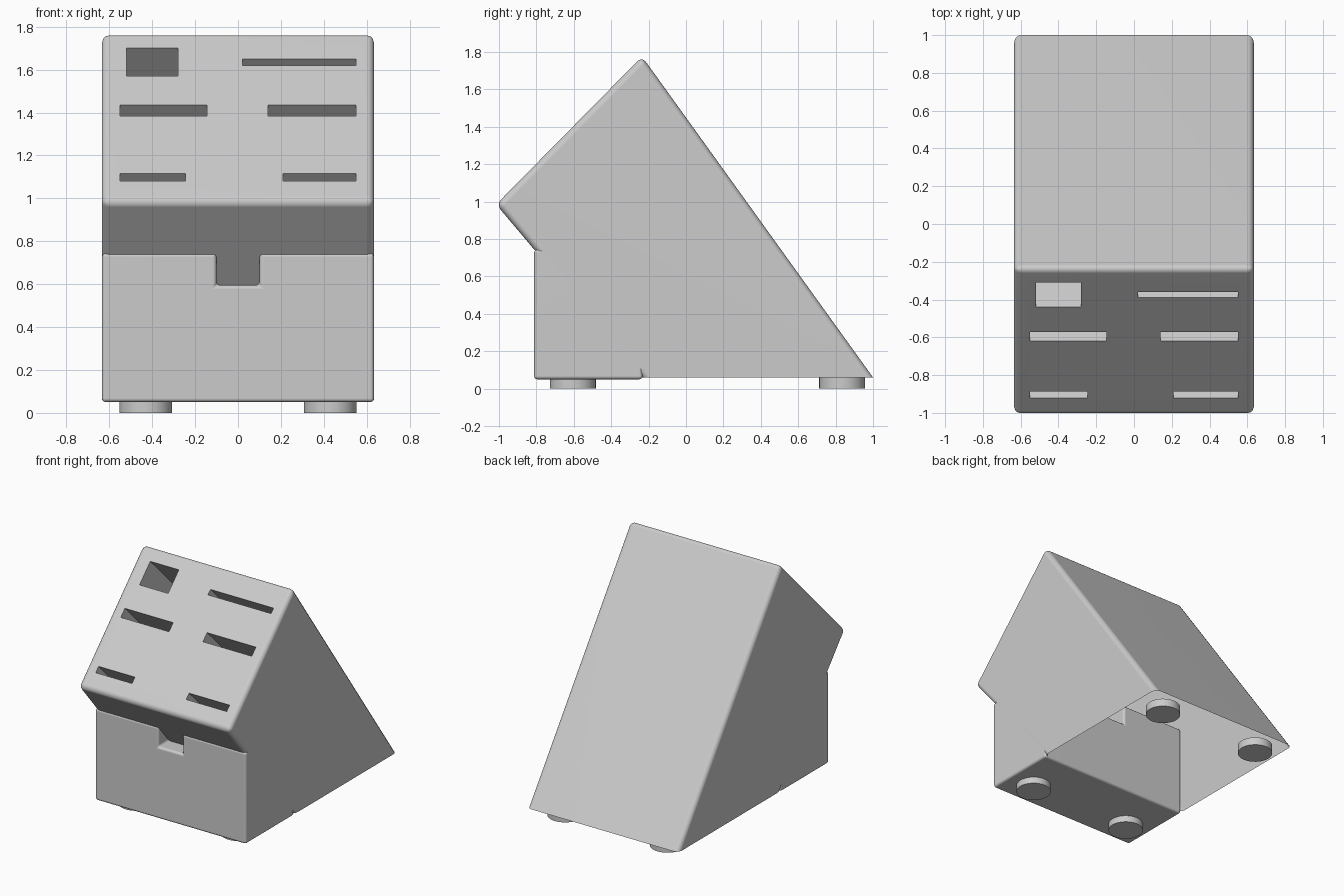
import bpy, bmesh, math
from mathutils import Vector, Matrix

if "Cube" in bpy.data.objects:
    bpy.data.objects.remove(bpy.data.objects["Cube"])


def prism(name, profile, axis, lo, hi, bevel=0, keep=None, segments=3):
    """Extrude a closed 2D profile along x or y; bevel the edges that pass keep()."""
    bm = bmesh.new()
    place = (lambda a, b, d: (d, a, b)) if axis == 'x' else (lambda a, b, d: (a, d, b))
    face = bm.faces.new([bm.verts.new(place(a, b, lo)) for a, b in profile])
    ext = bmesh.ops.extrude_face_region(bm, geom=[face])
    vec = Vector(place(0, 0, hi - lo))
    bmesh.ops.translate(bm, vec=vec, verts=[g for g in ext['geom'] if isinstance(g, bmesh.types.BMVert)])
    bmesh.ops.recalc_face_normals(bm, faces=bm.faces)
    if bevel:
        edges = [e for e in bm.edges if keep is None or keep(e)]
        bmesh.ops.bevel(bm, geom=edges, offset=bevel, segments=segments, profile=0.5, affect='EDGES')
    me = bpy.data.meshes.new(name)
    bm.to_mesh(me)
    bm.free()
    ob = bpy.data.objects.new(name, me)
    bpy.context.collection.objects.link(ob)
    return ob


def activate(ob):
    bpy.ops.object.select_all(action='DESELECT')
    ob.select_set(True)
    bpy.context.view_layer.objects.active = ob


def smooth(ob):
    activate(ob)
    bpy.ops.object.shade_smooth_by_angle(angle=math.radians(40))
    mod = ob.modifiers.new('Even shading', 'WEIGHTED_NORMAL')
    mod.keep_sharp = True


# Slanted main body; its bottom rim stays sharp
BASE = 0.06
body = prism('slanted_body', [(-1.015, 0.985), (-0.235, 1.776), (1.0, BASE), (-0.235, BASE)],
             'x', -0.635, 0.635, 0.035,
             lambda e: not all(abs(v.co.z - BASE) < 1e-4 for v in e.verts))

# Knife slots: x range and z range as seen from the front
slots = [(-0.52, -0.28, 1.57, 1.70), (0.02, 0.55, 1.62, 1.65),
         (-0.55, -0.145, 1.385, 1.435), (0.14, 0.55, 1.385, 1.435),
         (-0.55, -0.245, 1.08, 1.115), (0.21, 0.55, 1.08, 1.115)]
DEPTH, OUT = 0.32, 0.05


def face_y(z):
    return -1.015 + (z - 0.985) * 0.986


cutters = []
for x0, x1, z0, z1 in slots:
    prof = [(face_y(z) + s, z - s) for z, s in
            ((z0, -OUT), (z1, -OUT), (z1, DEPTH), (z0, DEPTH))]
    cutter = prism('slot_cutter', prof, 'x', x0, x1)
    cutter.hide_render = True
    cutters.append(cutter)
    mod = body.modifiers.new('Slot', 'BOOLEAN')
    mod.operation, mod.solver, mod.object = 'DIFFERENCE', 'EXACT', cutter
activate(body)
for mod in list(body.modifiers):
    bpy.ops.object.modifier_apply(modifier=mod.name)
for cutter in cutters:
    bpy.data.objects.remove(cutter)

# The body is open underneath
bm = bmesh.new()
bm.from_mesh(body.data)
bottom = [f for f in bm.faces if all(abs(v.co.z - BASE) < 1e-3 for v in f.verts)]
bmesh.ops.delete(bm, geom=bottom, context='FACES')
bm.to_mesh(body.data)
bm.free()
smooth(body)

# Front support box with a notch through its top
W, T, N, D = 0.634, 0.745, 0.10, 0.595
support = prism('front_support', [(-W, 0.05), (W, 0.05), (W, T), (N, T), (N, D), (-N, D), (-N, T), (-W, T)],
                'y', -0.812, -0.232, 0.018)
smooth(support)

# Four round feet
for y, row in ((-0.605, 'front'), (0.835, 'back')):
    for x, side in ((-0.43, 'left'), (0.43, 'right')):
        bpy.ops.mesh.primitive_cylinder_add(vertices=32, radius=0.123, depth=0.06, location=(x, y, 0.03))
        foot = bpy.context.object
        foot.name = f'{row}_{side}_foot'
        smooth(foot)
